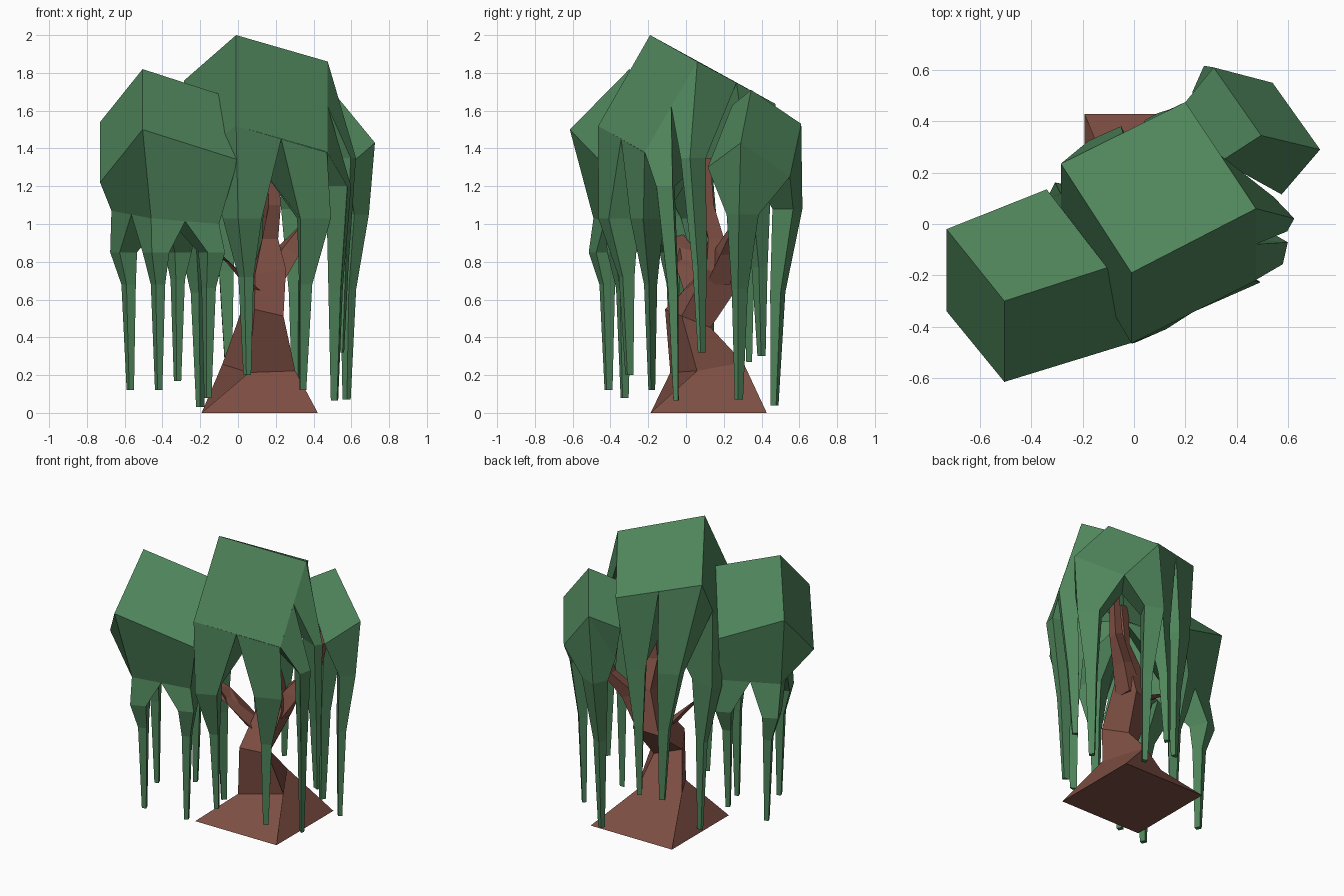
import bpy, bmesh, math
from mathutils import Vector as V

if "Cube" in bpy.data.objects:
    bpy.data.objects.remove(bpy.data.objects["Cube"])


def material(name, rgb):
    m = bpy.data.materials.new(name)
    m.diffuse_color = (*rgb, 1)
    m.use_nodes = True
    m.node_tree.nodes["Principled BSDF"].inputs["Base Color"].default_value = m.diffuse_color
    return m


GREEN = material("leaf green", (0.08, 0.24, 0.107))
BROWN = material("bark brown", (0.216, 0.08, 0.058))


def make(name, parts, mat):
    """parts: list of (points, faces) merged into one flat shaded object"""
    bm = bmesh.new()
    for pts, faces in parts:
        vs = [bm.verts.new(p) for p in pts]
        for f in faces:
            bm.faces.new([vs[i] for i in f])
    bmesh.ops.remove_doubles(bm, verts=bm.verts, dist=0.0005)
    bmesh.ops.recalc_face_normals(bm, faces=bm.faces)
    me = bpy.data.meshes.new(name)
    bm.to_mesh(me)
    bm.free()
    me.materials.append(mat)
    ob = bpy.data.objects.new(name, me)
    bpy.context.collection.objects.link(ob)


def loft(rings, start=True, end=True):
    n = len(rings[0])
    pts = [p for r in rings for p in r]
    faces = [(k*n+i, k*n+(i+1) % n, (k+1)*n+(i+1) % n, (k+1)*n+i)
             for k in range(len(rings)-1) for i in range(n)]
    if start:
        faces.append(tuple(range(n)))
    if end:
        faces.append(tuple(range(len(pts)-n, len(pts))))
    return pts, faces


def limb(stations):
    """four sided limb from (x, y, z, radius, angle, x tilt, y tilt) stations"""
    rings = []
    for x, y, z, r, a, sx, sy in stations:
        offs = [(r*math.cos(math.radians(a+90*i)), r*math.sin(math.radians(a+90*i)))
                for i in range(4)]
        rings.append([V((x+dx, y+dy, z+sx*dx+sy*dy)) for dx, dy in offs])
    return loft(rings)


def strand(top, tip, bulge):
    """hanging leaf strand: wide top ring, bulge, knee, narrow tip"""
    top = [V(p) for p in top]
    mean = sum(top, V()) / len(top)
    dirs = [V((p.x-mean.x, p.y-mean.y, 0)).normalized() for p in top]
    bx, by, bz, bh = bulge
    tx, ty, tz = tip
    f = 0.25
    knee = (tx+(bx-tx)*f, ty+(by-ty)*f, 0.62+tz*0.5, 0.043)
    rings = [top]
    for x, y, z, h in (bulge, knee, (tx, ty, tz, 0.022)):
        rings.append([V((x, y, z)) + d*h for d in dirs])
    return loft(rings, start=False)


def fan(corners, centre, tips, z, h, bulges={}):
    """one strand below every corner, sharing edge midpoints and the centre"""
    c = [V(p) for p in corners]
    n = len(c)
    out = []
    for i, tip in enumerate(tips):
        a, b = (c[i-1]+c[i])/2, (c[i]+c[(i+1) % n])/2
        t = V(tip)
        m = t.lerp(c[i], 0.35)
        out.append(strand([a, c[i], b, V(centre)], tip,
                          bulges.get(i, (m.x, m.y, z, h))))
    return out


# trunk and branches
make("trunk", [limb([(.115, .12, 0, .435, 45, 0, 0), (.11, .11, .24, .2, 75, -.05, .15),
                     (.12, .01, .5, .125, 75, 0, -.4), (.15, .17, .7, .12, 60, .3, -.5),
                     (.17, .16, .92, .06, 45, 0, 0), (.18, .1, 1.1, .05, 70, 0, 0),
                     (.18, .1, 1.35, .04, 45, 0, 0)])], BROWN)
make("left_branch", [limb([(.12, .07, .62, .09, 45, -.5, 0), (-.07, 0, .82, .065, 30, -1, 0),
                           (-.31, -.08, .98, .04, 45, -.5, 0),
                           (-.38, -.12, 1.15, .03, 45, 0, 0)])], BROWN)
make("right_branch", [limb([(.17, .17, .68, .09, 45, 0, 0), (.27, .21, .86, .06, 60, -.5, 0),
                            (.38, .28, 1.0, .04, 45, -.5, 0), (.44, .33, 1.3, .03, 45, 0, 0)])],
     BROWN)

# left canopy: tilted block narrowing to four strands
P, Q, R, S = (-.505, -.3, 1.82), (-.105, -.17, 1.69), (-.34, .135, 1.37), (-.73, -.02, 1.54)
P2, Q2, S2 = (-.505, -.615, 1.5), (0, -.46, 1.34), (-.73, -.34, 1.22)
low = [(-.46, -.49, 1.03), (-.1, -.37, 1.0), (-.31, .08, 1.06), (-.67, -.07, 1.07)]
make("left_canopy",
     [([P, Q, R, S, P2, Q2, S2] + low,
       [(0, 1, 2, 3), (0, 1, 5, 4), (0, 4, 6, 3), (1, 2, 5), (4, 5, 8, 7),
        (5, 2, 9, 8), (2, 3, 10, 9), (3, 6, 10), (6, 4, 7, 10)])]
     + fan(low, (-.38, -.22, 1.04),
           [(-.42, -.41, .12), (-.16, -.325, .08), (-.32, 0, .17), (-.57, -.06, .12)],
           .85, .08), GREEN)

# main canopy: tilted roof, front and left faces, seven strands round the edge
A, B, C, D = (-.01, -.19, 2), (.475, .06, 1.86), (.2, .475, 1.635), (-.285, .235, 1.76)
A2, B2, D2 = (-.01, -.465, 1.52), (.475, -.22, 1.38), (-.285, .0, 1.32)
make("main_canopy",
     [([A, B, C, D, A2, B2, D2], [(0, 1, 2, 3), (0, 1, 5, 4), (0, 4, 6, 3)])]
     + fan([A2, (.468, -.222, 1.38), (.475, -.217, 1.385), B, C, D, D2],
           (.12, .05, 1.3),
           [(.05, -.3, .2), (.34, -.18, .12), (.51, -.05, .065), (.54, .08, .32),
            (.07, .4, .3), (-.05, .33, .27), (-.2, .13, .03)],
           1.03, .11,
           {1: (.385, -.2, 1.03, .11), 2: (.53, -.1, 1.2, .075), 3: (.55, .03, 1.35, .075),
            4: (.12, .36, 1.15, .09), 5: (-.09, .3, 1.15, .09)}), GREEN)

# right canopy: tilted block at the back with two strands
X, T, W1, Z = (.34, .245, 1.63), (.495, .345, 1.71), (.31, .61, 1.53), (.18, .45, 1.42)
Y, U, W, Z2 = (.575, .115, 1.3), (.725, .29, 1.43), (.54, .55, 1.25), (.22, .45, 1.2)
mid = (.4, .36, 1.25)
make("right_canopy",
     [([X, T, W1, Z, Y, U, W, Z2],
       [(0, 1, 2, 3), (0, 1, 5, 4), (1, 5, 6, 2), (2, 3, 7)]),
      strand([Y, U, W, mid], (.575, .28, .07), (.61, .3, 1.05, .085)),
      strand([W, W1, Z2, mid], (.31, .47, .04), (.31, .54, 1.08, .085))], GREEN)
